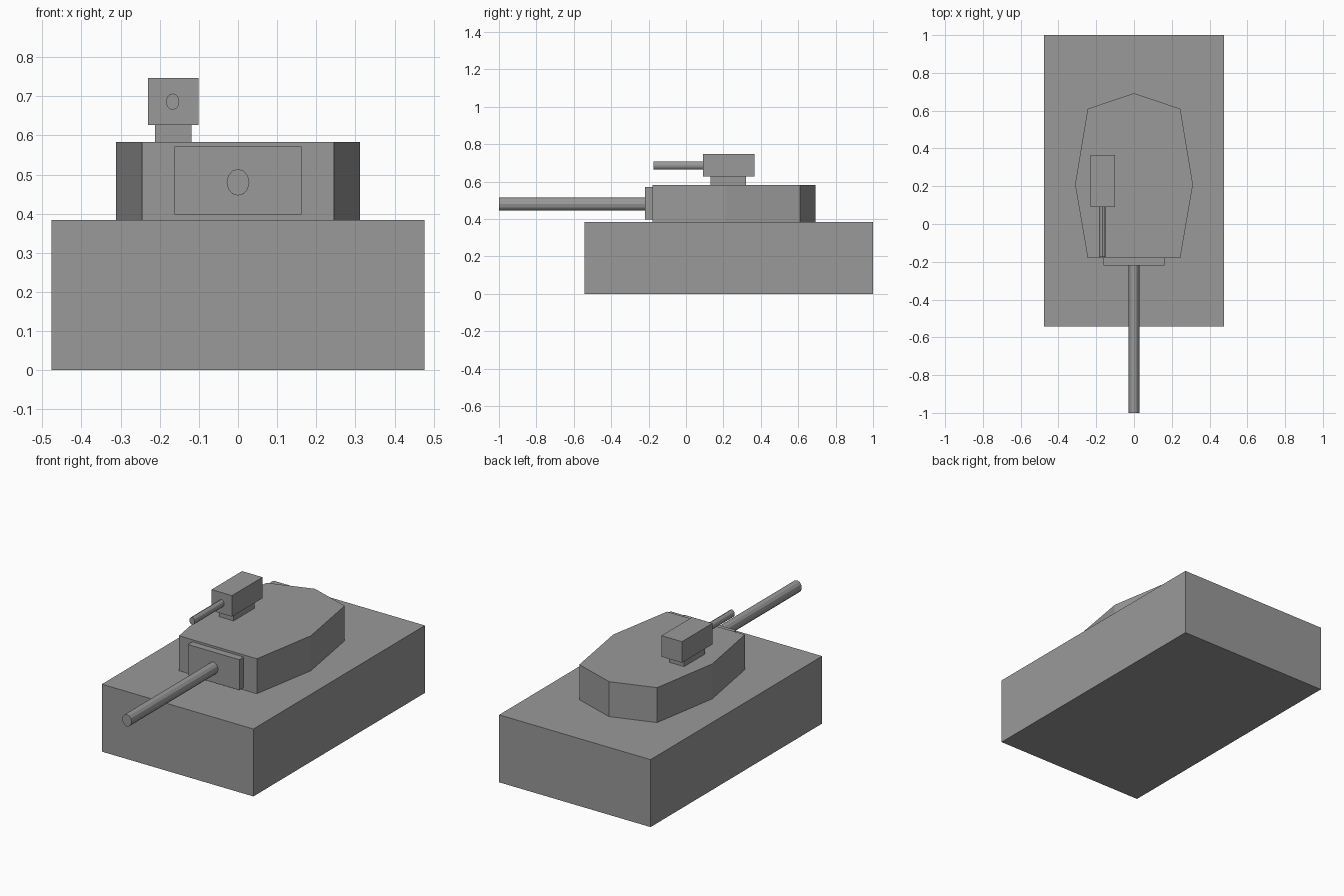
import bpy
import bmesh
import math
from mathutils import Matrix, Vector

cube = bpy.data.objects.get("Cube")
if cube:
    bpy.data.objects.remove(cube, do_unlink=True)

GREY = (0.32, 0.32, 0.32, 1)
grey = bpy.data.materials.new("plain grey")
grey.use_nodes = True
grey.diffuse_color = GREY
grey.node_tree.nodes["Principled BSDF"].inputs["Base Color"].default_value = GREY


def finish(name, bm):
    bmesh.ops.recalc_face_normals(bm, faces=bm.faces)
    mesh = bpy.data.meshes.new(name)
    bm.to_mesh(mesh)
    bm.free()
    mesh.materials.append(grey)
    obj = bpy.data.objects.new(name, mesh)
    bpy.context.collection.objects.link(obj)
    return obj


def box(name, low, high):
    low, high = Vector(low), Vector(high)
    bm = bmesh.new()
    bmesh.ops.create_cube(bm, size=1)
    bmesh.ops.scale(bm, vec=high - low, verts=bm.verts)
    bmesh.ops.translate(bm, vec=(low + high) / 2, verts=bm.verts)
    return finish(name, bm)


def prism(name, outline, z0, z1):
    bm = bmesh.new()
    base = bm.faces.new([bm.verts.new((x, y, z0)) for x, y in outline])
    top = bmesh.ops.extrude_face_region(bm, geom=[base], use_keep_orig=True)
    verts = [v for v in top["geom"] if isinstance(v, bmesh.types.BMVert)]
    bmesh.ops.translate(bm, vec=(0, 0, z1 - z0), verts=verts)
    return finish(name, bm)


def barrel(name, x, z, rx, rz, y0, y1, sides=12):
    """Slightly oval tube lying along y."""
    bm = bmesh.new()
    bmesh.ops.create_cone(bm, cap_ends=True, segments=sides,
                          radius1=1, radius2=1, depth=1)
    bmesh.ops.rotate(bm, matrix=Matrix.Rotation(math.pi / 2, 3, "X"), verts=bm.verts)
    bmesh.ops.scale(bm, vec=(rx, y1 - y0, rz), verts=bm.verts)
    bmesh.ops.translate(bm, vec=(x, (y0 + y1) / 2, z), verts=bm.verts)
    return finish(name, bm)


# Hull
box("hull", (-0.477, -0.543, 0), (0.477, 1, 0.384))

# Turret: half outline mirrored across the centre line, pointed at the rear
half = [(0.245, -0.18), (0.312, 0.21), (0.245, 0.61)]
outline = half + [(0, 0.692)] + [(-x, y) for x, y in reversed(half)]
prism("turret", outline, 0.384, 0.583)

# Main gun
box("mantlet", (-0.162, -0.22, 0.398), (0.162, -0.18, 0.571))
barrel("main_barrel", 0, 0.48, 0.029, 0.034, -1, -0.22)

# Roof gun
box("roof_gun_mount", (-0.212, 0.13, 0.583), (-0.119, 0.32, 0.627))
box("roof_gun_body", (-0.23, 0.09, 0.627), (-0.101, 0.365, 0.747))
barrel("roof_gun_barrel", -0.167, 0.686, 0.017, 0.021, -0.175, 0.09)
